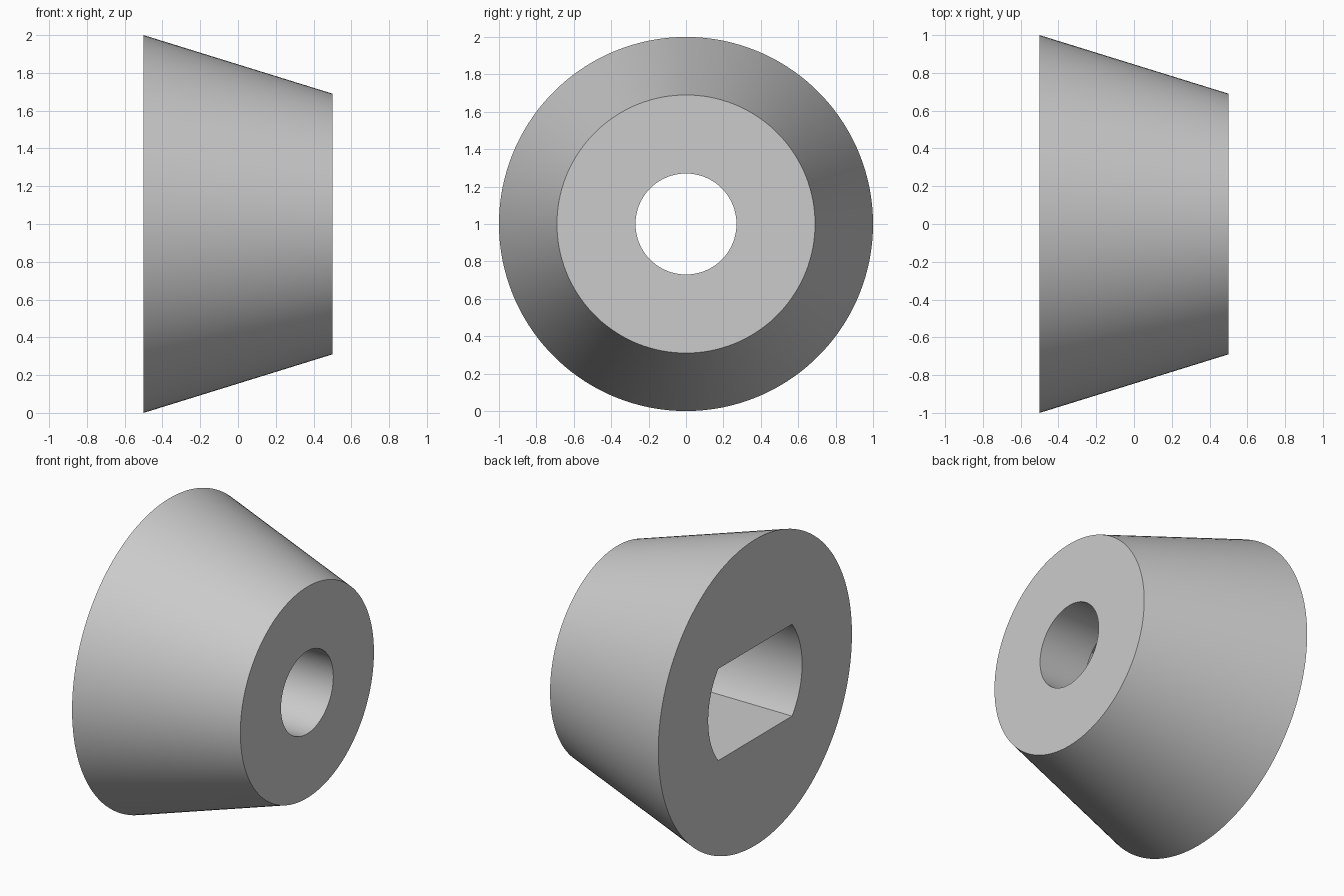
import bpy, bmesh
from math import asin, sin, cos, pi, radians

cube = bpy.data.objects.get("Cube")
if cube:
    bpy.data.objects.remove(cube, do_unlink=True)

HALF = 0.5             # half of the length along x
BIG, SMALL = 1.0, 0.69
BORE = 0.27
POCKET_R, FLAT = 0.485, 0.30
FLOOR = 0.15           # x of the pocket floor

# Angles around the axis, with a vertex exactly on each pocket corner
corner = asin(FLAT / POCKET_R)
stops = [(-corner, corner, 28), (corner, pi - corner, 38),
         (pi - corner, pi + corner, 28), (pi + corner, 2 * pi - corner, 38)]
angles = [a + (b - a) * i / n for a, b, n in stops for i in range(n)]


def circle(radius):
    return lambda a: radius


def double_d(a):
    """Round pocket outline cut by a flat above and below."""
    return min(POCKET_R, FLAT / max(abs(sin(a)), 0.001))


# Closed section: outer cone, wide face, flatted pocket, floor, round bore, narrow face
section = [(HALF, circle(SMALL)), (-HALF, circle(BIG)), (-HALF, double_d),
           (FLOOR, double_d), (FLOOR, circle(BORE)), (HALF, circle(BORE))]

bm = bmesh.new()
rings = [[bm.verts.new((x, r(a) * cos(a), 1 + r(a) * sin(a))) for a in angles]
         for x, r in section]
count = len(angles)
for k, ring in enumerate(rings):
    following = rings[(k + 1) % len(rings)]
    for i in range(count):
        j = (i + 1) % count
        bm.faces.new((ring[i], ring[j], following[j], following[i]))
bmesh.ops.recalc_face_normals(bm, faces=bm.faces)
mesh = bpy.data.meshes.new("tapered_bushing")
bm.to_mesh(mesh)
bm.free()

bushing = bpy.data.objects.new("tapered_bushing", mesh)
bpy.context.collection.objects.link(bushing)

# Plain grey
grey = bpy.data.materials.new("plain_grey")
grey.use_nodes = True
colour = (0.6, 0.6, 0.6, 1)
grey.diffuse_color = colour
grey.node_tree.nodes["Principled BSDF"].inputs["Base Color"].default_value = colour
mesh.materials.append(grey)

# Smooth curved walls, crisp rims
bpy.ops.object.select_all(action='DESELECT')
bushing.select_set(True)
bpy.context.view_layer.objects.active = bushing
bpy.ops.object.shade_smooth_by_angle(angle=radians(30))
